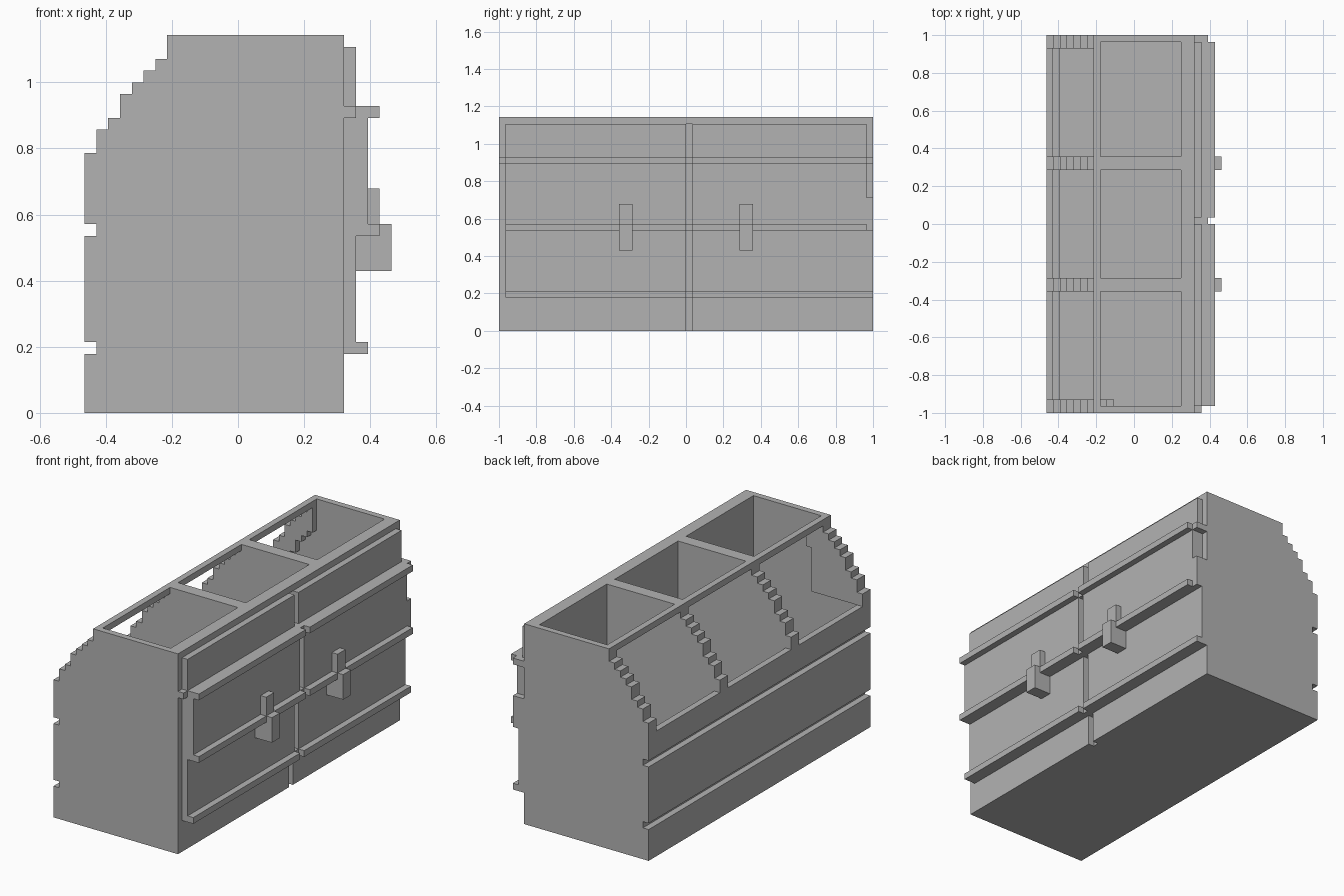
import bpy
import bmesh

U = 1 / 28  # one grid block

cube = bpy.data.objects.get("Cube")
if cube:
    bpy.data.objects.remove(cube, do_unlink=True)

grey = bpy.data.materials.new("stone_grey")
grey.use_nodes = True
colour = (0.45, 0.45, 0.45, 1)
grey.diffuse_color = colour
grey.node_tree.nodes["Principled BSDF"].inputs["Base Color"].default_value = colour


def finish(name, bm):
    bmesh.ops.recalc_face_normals(bm, faces=bm.faces)
    bmesh.ops.scale(bm, vec=(U, U, U), verts=bm.verts)
    mesh = bpy.data.meshes.new(name)
    bm.to_mesh(mesh)
    bm.free()
    mesh.materials.append(grey)
    bpy.context.collection.objects.link(bpy.data.objects.new(name, mesh))


def box(name, xs, ys, zs):
    bm = bmesh.new()
    bmesh.ops.create_cube(bm, size=1)
    for v in bm.verts:
        v.co = [r[0] if c < 0 else r[1] for c, r in zip(v.co, (xs, ys, zs))]
    finish(name, bm)


def slab(name, profile, y0, y1):
    """Extrude an x-z profile along y."""
    bm = bmesh.new()
    face = bm.faces.new([bm.verts.new((x, y0, z)) for x, z in profile])
    new = bmesh.ops.extrude_face_region(bm, geom=[face])["geom"]
    moved = [g for g in new if isinstance(g, bmesh.types.BMVert)]
    bmesh.ops.translate(bm, vec=(0, y1 - y0, 0), verts=moved)
    finish(name, bm)


# Stepped outline of the sloping back edge
stairs = []
for i, z in enumerate((22, 24, 25, 27, 28, 29, 30)):
    stairs += [(i - 13, z), (i - 12, z)]

# Grooved lower back edge
grooves = [(-13, 0)]
for z in (5, 15):
    grooves += [(-13, z), (-12, z), (-12, z + 1), (-13, z + 1)]


def section(front):
    return grooves + stairs + [(-6, 32), (front, 32), (front, 0)]


# End walls and the two inner dividers
slab("front_end_wall", section(9), -28, -27)
slab("back_end_wall", section(9), 27, 28)
for side, y in (("front", -10), ("back", 8)):
    slab(side + "_divider", section(7), y, y + 2)

# Stepped ribs thickening the end walls
slab("front_end_rib", [(-13, 20)] + stairs
     + [(-6, 31), (-4, 31), (-4, 30), (-3, 30), (-3, 27), (-4, 27), (-4, 20)], -27, -26)
inner = [(x + 2, z - 2) for x, z in reversed(stairs)]
slab("back_end_rib", [(-13, 20)] + stairs + [(-6, 31), (-5, 31), (-5, 28)]
     + inner[1:] + [(-11, 20)], 26, 27)

# Base, grooved back wall and top rim
box("floor", (-12, 8), (-27, 27), (0, 1))
box("back_wall_core", (-12, -11), (-27, 27), (1, 16))
for i, zs in enumerate(((0, 5), (6, 15), (16, 20))):
    box(f"back_wall_plank_{i + 1}", (-13, -12), (-27, 27), zs)
box("back_rim", (-6, -5), (-27, 27), (31, 32))
box("front_rim", (7, 9), (-27, 27), (31, 32))

# Face wall with a vertical seam
box("face_wall_core", (7, 8), (-27, 27), (0, 31))
for side, ys in (("front", (-27, 0)), ("back", (1, 27))):
    box(side + "_face_wall", (8, 9), ys, (0, 31))
    box(side + "_top_panel", (9, 10), ys, (26, 31))
    box(side + "_upper_panel", (9, 11), ys, (16, 25))
    box(side + "_lower_panel", (9, 10), ys, (6, 15))
    for level, x, z in (("top", 12, 25), ("middle", 12, 15), ("bottom", 11, 5)):
        box(f"{side}_{level}_rail", (9, x), ys, (z, z + 1))

# Panels and rails wrapping to the back corner
box("corner_upper_panel", (9, 11), (27, 28), (16, 20))
box("corner_lower_panel", (9, 10), (27, 28), (6, 15))
for level, x, z in (("top", 11, 25), ("middle", 11, 15), ("bottom", 11, 5)):
    box(f"corner_{level}_rail", (9, x), (27, 28), (z, z + 1))
    box(f"seam_{level}_rail", (8, min(x, 11) if z > 5 else 10), (0, 1), (z, z + 1))
box("front_corner_rail_stub", (9, 10), (-28, -27), (25, 26))

# Latches
for side, y in (("front", -10), ("back", 8)):
    box(side + "_latch_body", (10, 13), (y, y + 2), (12, 16))
    box(side + "_latch_tab", (11, 12), (y, y + 2), (16, 19))
